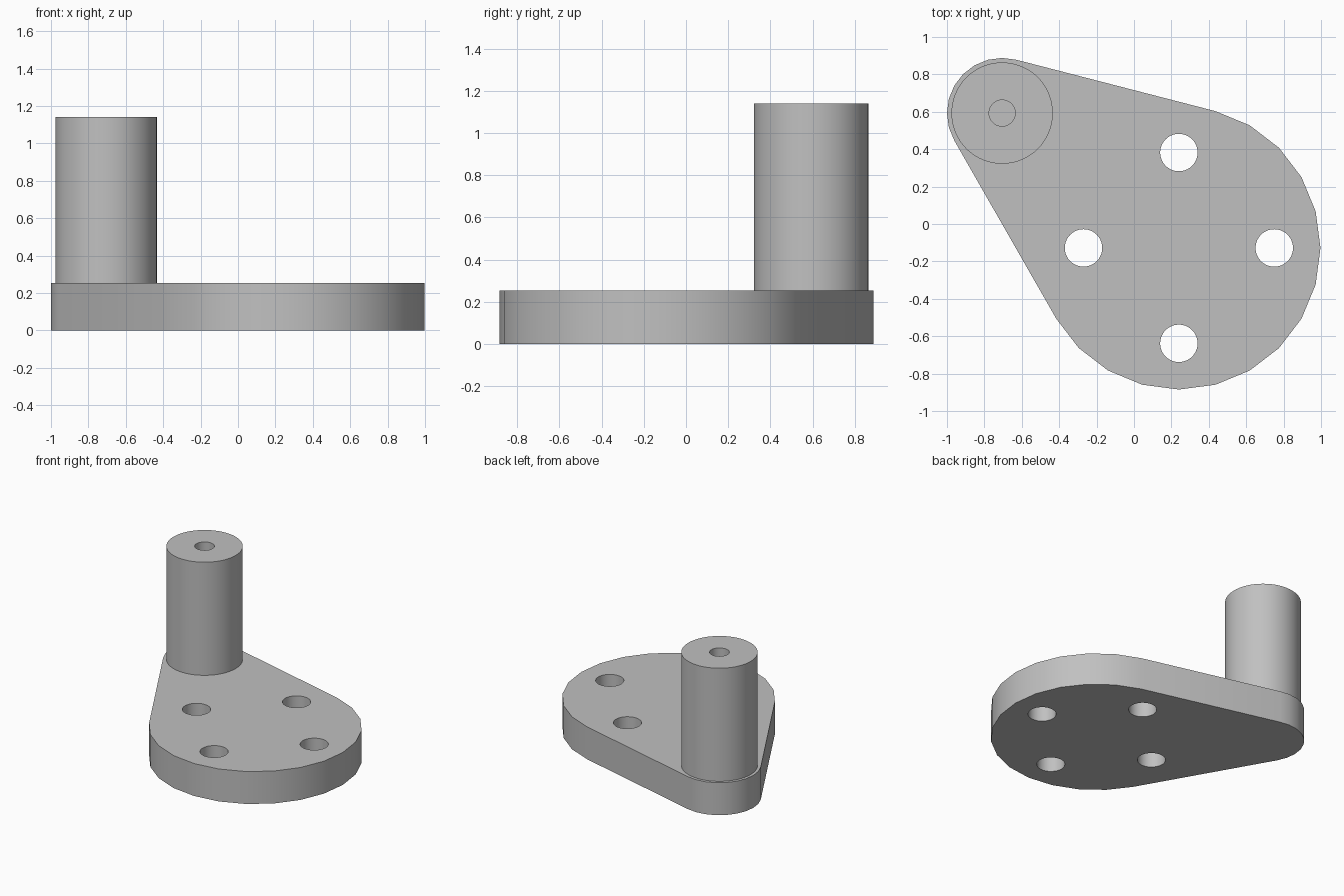
import bpy
import bmesh
from math import cos, sin, radians

cube = bpy.data.objects.get("Cube")
if cube:
    bpy.data.objects.remove(cube, do_unlink=True)

# Single grey material
grey = bpy.data.materials.new("grey_metal")
grey.use_nodes = True
colour = (0.53, 0.53, 0.53, 1)
grey.diffuse_color = colour
grey.node_tree.nodes["Principled BSDF"].inputs["Base Color"].default_value = colour

HUB = (0.24, -0.128)
HUB_RADIUS = 0.757
PIN = (-0.705, 0.593)
PIN_RADIUS = 0.271
PLATE_TOP = 0.254
PIN_TOP = 1.14
BOLT_OFFSET = 0.51


def arc(centre, radius, start, end, step):
    return [(centre[0] + radius * cos(radians(a)), centre[1] + radius * sin(radians(a)))
            for a in range(start, end + 1, step)]


def prism(name, outline, bottom, top):
    """Extrude a counter-clockwise outline between two heights."""
    bm = bmesh.new()
    face = bm.faces.new([bm.verts.new((x, y, bottom)) for x, y in outline])
    result = bmesh.ops.extrude_face_region(bm, geom=[face], use_keep_orig=True)
    raised = [v for v in result["geom"] if isinstance(v, bmesh.types.BMVert)]
    bmesh.ops.translate(bm, verts=raised, vec=(0, 0, top - bottom))
    bmesh.ops.recalc_face_normals(bm, faces=bm.faces)
    mesh = bpy.data.meshes.new(name)
    bm.to_mesh(mesh)
    bm.free()
    mesh.materials.append(grey)
    obj = bpy.data.objects.new(name, mesh)
    bpy.context.collection.objects.link(obj)
    return obj


def cylinder(name, centre, radius, bottom, top):
    return prism(name, arc(centre, radius, 0, 355, 5), bottom, top)


def drill(obj, cutter):
    """Cut a hole, then discard the cutter."""
    cutter.hide_render = True
    mod = obj.modifiers.new("hole", 'BOOLEAN')
    mod.operation = 'DIFFERENCE'
    mod.solver = 'EXACT'
    mod.object = cutter
    bpy.context.view_layer.objects.active = obj
    bpy.ops.object.modifier_apply(modifier=mod.name)
    bpy.data.objects.remove(cutter, do_unlink=True)


# Teardrop plate: a large and a small arc joined by straight sides
outline = arc(PIN, 0.295, 75, 210, 15) + arc(HUB, HUB_RADIUS, 210, 435, 15)
plate = prism("crank_plate", outline, 0, PLATE_TOP)

# Four bolt holes around the hub
for angle in range(0, 360, 90):
    spot = (HUB[0] + BOLT_OFFSET * cos(radians(angle)),
            HUB[1] + BOLT_OFFSET * sin(radians(angle)))
    drill(plate, cylinder("bolt_cutter", spot, 0.1, -0.1, PLATE_TOP + 0.1))

# Upright pin with a blind bore in its top
pin = cylinder("crank_pin", PIN, PIN_RADIUS, PLATE_TOP, PIN_TOP)
drill(pin, cylinder("bore_cutter", PIN, 0.07, PIN_TOP - 0.5, PIN_TOP + 0.1))

# Smooth curved walls, sharp rims
bpy.ops.object.select_all(action='DESELECT')
for part in (plate, pin):
    part.select_set(True)
bpy.context.view_layer.objects.active = plate
bpy.ops.object.shade_smooth_by_angle(angle=radians(30))
